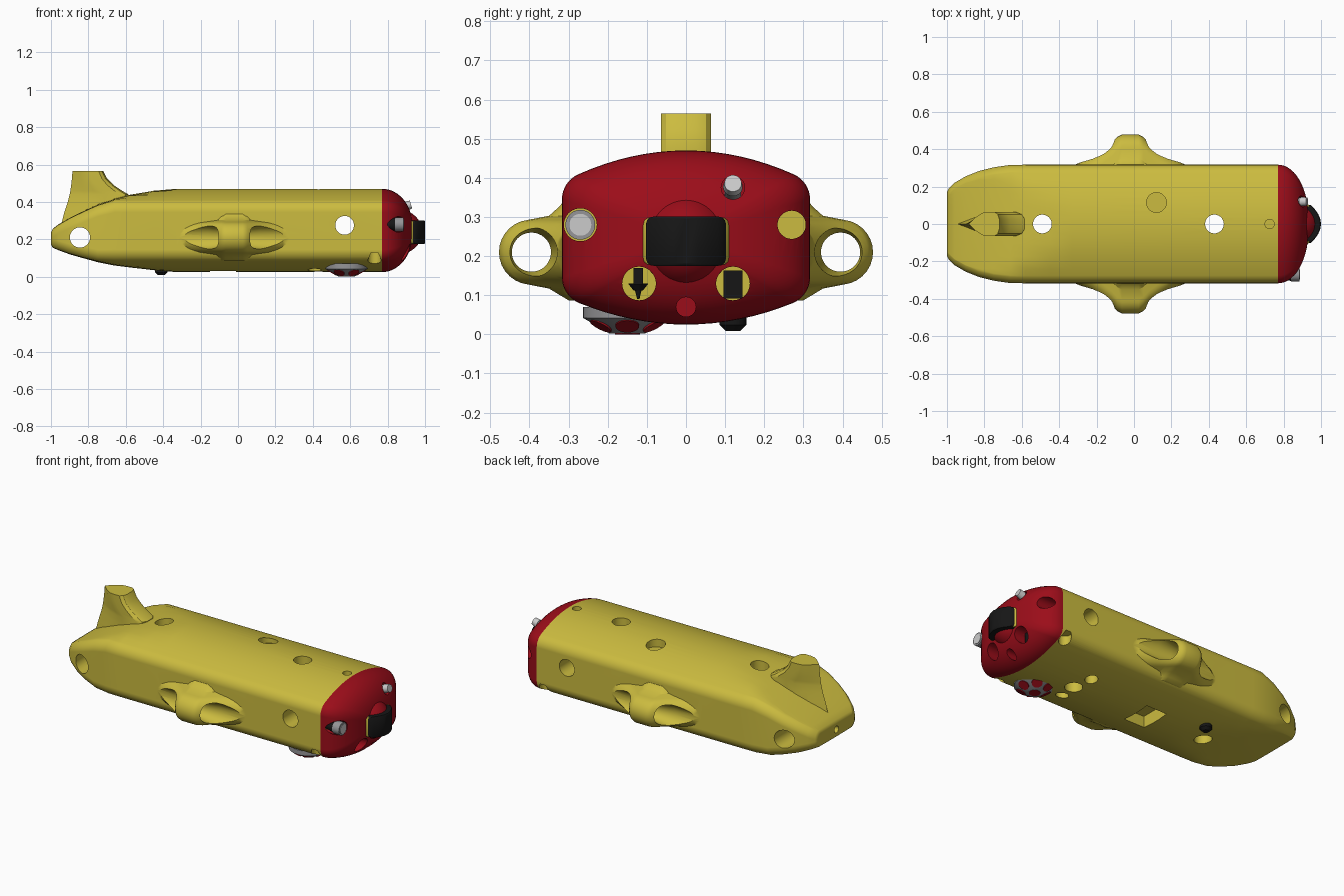
import bpy, bmesh, math
from mathutils import Vector, Matrix

if "Cube" in bpy.data.objects:
    bpy.data.objects.remove(bpy.data.objects["Cube"])


def material(name, rgb):
    m = bpy.data.materials.new(name)
    m.diffuse_color = (*rgb, 1)
    m.use_nodes = True
    m.node_tree.nodes["Principled BSDF"].inputs["Base Color"].default_value = m.diffuse_color
    return m


YELLOW = material("yellow", (0.60, 0.50, 0.05))
RED = material("red", (0.33, 0.004, 0.010))
BLACK = material("black", (0.008, 0.008, 0.008))
GREY = material("grey", (0.30, 0.30, 0.31))
WHITE = material("lens", (0.75, 0.72, 0.72))


def finish(name, bm, mat):
    bmesh.ops.remove_doubles(bm, verts=bm.verts, dist=1e-5)
    bmesh.ops.recalc_face_normals(bm, faces=bm.faces)
    me = bpy.data.meshes.new(name)
    bm.to_mesh(me)
    bm.free()
    ob = bpy.data.objects.new(name, me)
    bpy.context.collection.objects.link(ob)
    if mat:
        me.materials.append(mat)
    return ob


def loft(name, rings, mat=None):
    bm = bmesh.new()
    vs = [[bm.verts.new(p) for p in ring] for ring in rings]
    n = len(vs[0])
    for a, b in zip(vs, vs[1:]):
        for i in range(n):
            j = (i + 1) % n
            bm.faces.new((a[i], a[j], b[j], b[i]))
    bm.faces.new(vs[0])
    bm.faces.new(vs[-1])
    return finish(name, bm, mat)


def cyl(name, p0, p1, r0, r1=None, mat=None, n=48):
    p0, p1 = Vector(p0), Vector(p1)
    d = p1 - p0
    bm = bmesh.new()
    m = Matrix.Translation((p0 + p1) / 2) @ d.to_track_quat('Z', 'Y').to_matrix().to_4x4()
    bmesh.ops.create_cone(bm, cap_ends=True, segments=n, radius1=r0,
                          radius2=r0 if r1 is None else r1, depth=d.length, matrix=m)
    return finish(name, bm, mat)


def box(name, c, size, mat=None):
    bm = bmesh.new()
    bmesh.ops.create_cube(bm, size=1, matrix=Matrix.Translation(c) @ Matrix.Diagonal((*size, 1)))
    return finish(name, bm, mat)


def boolean(target, tool, op='DIFFERENCE'):
    tool.hide_render = True
    m = target.modifiers.new("bool", 'BOOLEAN')
    m.object, m.operation, m.solver = tool, op, 'EXACT'
    bpy.context.view_layer.objects.active = target
    bpy.ops.object.modifier_apply(modifier=m.name)
    bpy.data.objects.remove(tool)


# Hull section: a core outline plus a rounding radius along its normals
def core_section():
    pts = []
    ys = [0.247 * (i / 8) for i in range(-8, 9)]
    for y in ys[::-1]:
        pts.append((y, 0.40 - 0.055 * (y / 0.247) ** 2, math.atan2(1, 0.445 * y / 0.247)))
    side = [math.radians(114 + 66 * i / 8) for i in range(1, 9)]
    pts += [(-0.247, 0.345, a) for a in side]
    pts += [(-0.247, 0.145, math.pi + math.radians(68 * i / 8)) for i in range(8)]
    for y in ys:
        pts.append((y, 0.095 + 0.05 * (y / 0.247) ** 2, math.atan2(-1, 0.405 * y / 0.247)))
    pts += [(0.247, 0.145, -math.radians(68 * (7 - i) / 8)) for i in range(8)]
    pts += [(0.247, 0.345, math.radians(66 * i / 8)) for i in range(8)]
    return pts


def hull_ring(x, w=0.5, zb=-0.5, zt=1.0, r=0.07):
    return [(x, max(r - w, min(w - r, y)) + r * math.cos(a),
             max(zb + r, min(zt - r, z)) + r * math.sin(a)) for y, z, a in core_section()]


# Main hull with wedge tail
tail = [(-1.0, .17, .172, .236, .030), (-.99, .19, .155, .257, .045), (-.96, .22, .142, .28, .05),
        (-.90, .255, .12, .315, .055), (-.83, .283, .10, .35, .06), (-.75, .303, .078, .387, .065),
        (-.66, .316, .06, .418, .07), (-.58, .33, .05, .438, .07), (-.45, .4, .035, .46, .07),
        (-.33, .5, .0, .475, .07)]
hull = loft("hull", [hull_ring(*t) for t in tail] + [hull_ring(x) for x in (0.2, 0.77)], YELLOW)

# Side thruster pods, faired into the hull
fair = [(.31, -.008), (.26, .015), (.20, .045), (.15, .078), (.10, .115), (.07, .147), (.045, .16)]
stations = [(-.02 - d, e) for d, e in fair] + [(-.02 + d, e) for d, e in fair[::-1]]
arc = [(.395 + .083 * math.cos(math.radians(a)), .21 + .083 * math.sin(math.radians(a)))
       for a in range(84, -85, -12)]
pod = [(.16, .37), (.27, .37), (.30, .36), (.322, .328), (.35, .303)] + arc + \
      [(.35, .117), (.322, .10), (.30, .087), (.27, .087), (.16, .09)]
for s in (-1, 1):
    rings = [[(x, s * (max(.16, y - .16 + e) if y > .17 else .15), z) for y, z in pod]
             for x, e in stations]
    boolean(hull, loft("pod", rings), 'UNION')

# Tail fin, pointed at the back and blunt at the front
fin_plan = [(0, 0), (.25, .6), (.45, .93), (.6, 1), (.85, 1), (.95, .8), (1, .4)]
plan = fin_plan + [(u, -v) for u, v in fin_plan[:0:-1]]
fin = [(.28, -.945, -.585), (.34, -.93, -.583), (.40, -.91, -.581), (.44, -.9, -.585),
       (.46, -.896, -.62), (.49, -.892, -.665), (.525, -.888, -.70), (.565, -.885, -.72)]
boolean(hull, loft("fin", [[(a + u * (b - a), v * .064, z) for u, v in plan]
                           for z, a, b in fin]), 'UNION')

# Pod tunnels, flared at both mouths
for s in (-1, 1):
    rings = [[(x, s * .395 + r * math.cos(k * math.pi / 24), .21 + r * math.sin(k * math.pi / 24))
              for k in range(48)]
             for x, r in ((-.4, .068), (-.16, .064), (-.07, .05), (.03, .05), (.12, .064), (.36, .068))]
    boolean(hull, loft("tunnel", rings))

# Through tunnels and blind openings in the hull
holes = [((-.49, 0, -.1), (-.49, 0, .7), .05), ((.43, 0, -.1), (.43, 0, .7), .05),
         ((-.845, -.5, .21), (-.845, .5, .21), .054), ((.57, -.5, .275), (.57, .5, .275), .05),
         ((.12, .115, .42), (.12, .115, .6), .053), ((.725, 0, .44), (.725, 0, .6), .025),
         ((-1.1, 0, .205), (-.95, 0, .205), .02), ((.40, .115, -.1), (.40, .115, .08), .036),
         ((.41, -.12, -.1), (.41, -.12, .08), .036), ((.73, .285, -.1), (.73, .285, .13), .035),
         ((.73, -.285, -.1), (.73, -.285, .13), .035)]
for a, b, r in holes:
    boolean(hull, cyl("hole", a, b, r))
boolean(hull, box("bay", (-.08, 0, 0), (.14, .19, .2)))

# Red nose cap with instrument pockets
rings = []
for i in range(15):
    t = math.radians(87 * i / 14)
    s = math.cos(t) ** 0.9
    rings.append([(.77 + .165 * math.sin(t), y * s, .25 + (z - .25) * s) for _, y, z in hull_ring(0)])
nose = loft("nose_cap", rings, RED)
for y, z, r, x in ((.27, .28, .036, .7), (-.27, .28, .042, .7), (.12, .13, .043, .7),
                   (-.12, .13, .043, .7), (0, .07, .025, .80), (.12, .375, .03, .80)):
    boolean(nose, cyl("pocket", (x, y, z), (1.2, y, z), r))

# Nose dome
bm = bmesh.new()
bmesh.ops.create_uvsphere(bm, u_segments=48, v_segments=24, radius=1,
                          matrix=Matrix.Translation((.85, 0, .24)) @ Matrix.Diagonal((.135, .12, .122, 1)))
finish("nose_dome", bm, RED)


# Curved sonar window and its frame
def window(name, half, h, front, mat):
    rings = []
    for u, k in ((-1, .72), (-.97, .87), (-.9, .97), (-.8, 1), (-.55, 1), (-.3, 1), (0, 1),
                 (.3, 1), (.55, 1), (.8, 1), (.9, .97), (.97, .87), (1, .72)):
        x = front - .055 * u * u
        rings.append([(.86, u * half, .238 - h * k), (x - .004, u * half, .238 - h * k), (x, u * half, .238 - h * k + .006),
                      (x, u * half, .238 + h * k - .006), (x - .004, u * half, .238 + h * k), (.86, u * half, .238 + h * k)])
    loft(name, rings, mat)


window("sonar_window", .102, .063, 1.0, BLACK)
window("window_frame", .110, .061, .982, YELLOW)

# Lamp on the nose
cyl("lamp_body", (.77, -.27, .28), (.845, -.27, .28), .02, .036, BLACK)
cyl("lamp_head", (.84, -.27, .28), (.885, -.27, .28), .038, None, GREY)
cyl("lamp_lens", (.88, -.27, .28), (.888, -.27, .28), .028, None, WHITE)

# Tilted camera on the nose
cyl("camera_body", (.80, .12, .355), (.90, .12, .378), .021, None, GREY)
cyl("camera_head", (.895, .12, .377), (.925, .12, .386), .025, .022, WHITE)

# Black probes in the lower pockets
box("probe_right", (.81, .12, .127), (.09, .048, .072), BLACK)
box("probe_left", (.81, -.122, .148), (.09, .024, .042), BLACK)
cyl("probe_left_collar", (.81, -.122, .13), (.81, -.122, .112), .026, .012, BLACK)
cyl("probe_left_tip", (.81, -.122, .115), (.81, -.122, .09), .009, .003, BLACK)

# Belly velocity sensor: rim, cone and red transducers
cx, cy = .58, -.15
cyl("sensor_rim", (cx, cy, .042), (cx, cy, .07), .113, None, GREY)
cyl("sensor_cone", (cx, cy, .002), (cx, cy, .042), .045, .113, GREY)
for k in range(6):
    a = k * math.pi / 3
    p = Vector((cx + .078 * math.cos(a), cy + .078 * math.sin(a), .0215))
    n = Vector((.507 * math.cos(a), .507 * math.sin(a), -.862))
    cyl("transducer_%d" % k, p - n * .01, p + n * .002, .030, None, RED, 32)
cyl("transducer_centre", (cx, cy, 0), (cx, cy, .01), .032, None, RED, 32)

# Black belly knob
cyl("belly_knob_rim", (-.41, .12, .024), (-.41, .12, .06), .034, None, BLACK)
cyl("belly_knob_tip", (-.41, .12, .008), (-.41, .12, .024), .018, .034, BLACK)

# Smooth shading with sharp edges kept
for ob in list(bpy.context.scene.objects):
    bpy.ops.object.select_all(action='DESELECT')
    ob.select_set(True)
    bpy.context.view_layer.objects.active = ob
    bpy.ops.object.shade_smooth_by_angle(angle=math.radians(32))
    if ob.name in ("hull", "nose_cap"):
        ob.modifiers.new("weighted", 'WEIGHTED_NORMAL').keep_sharp = True
